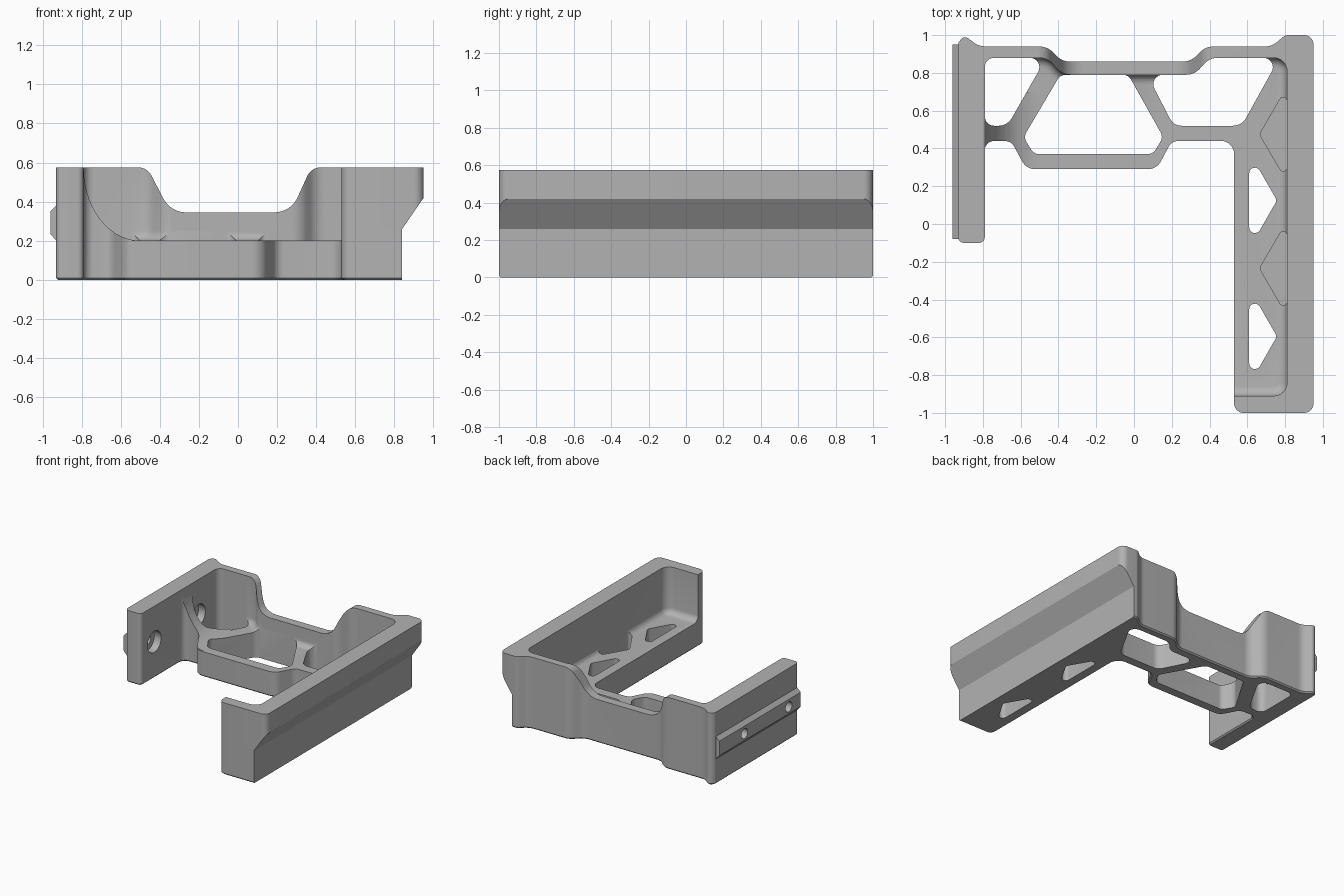
import bpy, bmesh, math
from mathutils import Vector

if "Cube" in bpy.data.objects:
    bpy.data.objects.remove(bpy.data.objects["Cube"])

TOP, FLOOR = 0.575, 0.2

grey = bpy.data.materials.new("machined_grey")
grey.use_nodes = True
grey.diffuse_color = (0.45, 0.45, 0.45, 1)
grey.node_tree.nodes["Principled BSDF"].inputs["Base Color"].default_value = grey.diffuse_color


def rounded(points, steps=8):
    """Polygon from (x, y[, radius]) corners with the given corners rounded."""
    out = []
    n = len(points)
    for i, p in enumerate(points):
        c = Vector(p[:2])
        if len(p) == 2:
            out.append(c)
            continue
        a = (Vector(points[i - 1][:2]) - c).normalized()
        b = (Vector(points[(i + 1) % n][:2]) - c).normalized()
        half = a.angle(b) / 2
        reach = p[2] / math.tan(half)
        centre = c + (a + b).normalized() * p[2] / math.sin(half)
        start, end = c + a * reach - centre, c + b * reach - centre
        sweep = start.angle_signed(end)
        for k in range(steps + 1):
            t = -sweep * k / steps
            out.append(centre + Vector((start.x * math.cos(t) - start.y * math.sin(t),
                                        start.x * math.sin(t) + start.y * math.cos(t))))
    return out


def prism(name, outline, low, high, axis="z", bevel=0, segments=1):
    """Extrude an outline along z (plan) or y (front profile); bevel the low rim."""
    place = (lambda p, h: (p[0], p[1], h)) if axis == "z" else (lambda p, h: (p[0], h, p[1]))
    bm = bmesh.new()
    base = bm.faces.new([bm.verts.new(place(p, low)) for p in outline])
    rim = list(base.edges)
    res = bmesh.ops.extrude_face_region(bm, geom=[base], use_keep_orig=True)
    moved = [v for v in res["geom"] if isinstance(v, bmesh.types.BMVert)]
    shift = Vector(place((0, 0), high - low))
    bmesh.ops.translate(bm, verts=moved, vec=shift)
    bmesh.ops.recalc_face_normals(bm, faces=bm.faces)
    if bevel:
        bmesh.ops.bevel(bm, geom=rim, offset=bevel, segments=segments,
                        profile=0.5, affect="EDGES", clamp_overlap=True)
    mesh = bpy.data.meshes.new(name)
    bm.to_mesh(mesh)
    bm.free()
    mesh.materials.append(grey)
    ob = bpy.data.objects.new(name, mesh)
    bpy.context.collection.objects.link(ob)
    return ob


def cylinder(name, x0, x1, y, z, radius):
    bpy.ops.mesh.primitive_cylinder_add(vertices=32, radius=radius, depth=x1 - x0,
                                        location=((x0 + x1) / 2, y, z),
                                        rotation=(0, math.pi / 2, 0))
    ob = bpy.context.object
    ob.name = name
    ob.data.materials.append(grey)
    return ob


def cut(target, cutter, keep=False):
    mod = target.modifiers.new("cut", "BOOLEAN")
    mod.operation, mod.solver, mod.object = "DIFFERENCE", "EXACT", cutter
    cutter.hide_render = True
    bpy.ops.object.select_all(action="DESELECT")
    bpy.context.view_layer.objects.active = target
    target.select_set(True)
    bpy.ops.object.modifier_apply(modifier=mod.name)
    if not keep:
        bpy.data.objects.remove(cutter)


# Frame: one plan outline through rail, back wall, side plate and lattice
frame = prism("frame", rounded([
    (.53, -1, .05), (.95, -1, .05), (.95, 1, .05), (.8, 1, .05), (.73, .94, .1),
    (.38, .94, .1), (.3, .86, .1), (-.38, .86, .1), (-.46, .94, .1),
    (-.82, .94, .1), (-.9, 1, .03), (-.93, .96, .02), (-.93, -.1, .03), (-.79, -.1, .03),
    (-.79, .44, .05), (-.65, .44, .06), (-.57, .29, .08), (.12, .29, .08),
    (.2, .44, .06), (.53, .44, .07)]), 0, TOP, bevel=.01)

# Open space above the floor, with filleted lower edges and a ramp up to the plate
cavity = prism("cavity_cutter", rounded([
    (.3, -.91), (.81, -.91, .07), (.81, .88, .07), (.4, .88, .1), (.32, .79, .1),
    (-.38, .79, .1), (-.46, .88, .1), (-.79, .88, .07), (-.79, -.4), (.3, -.4)]),
    FLOOR, .7, bevel=.05, segments=5)
arc = [(-.5 - .29 * math.sin(t), TOP - (TOP - FLOOR) * math.cos(t))
       for t in (math.pi / 2 * k / 14 for k in range(15))]
ramp = prism("ramp_cutter", [(-.85, .1), (-.5, .1)] + arc + [(-.85, TOP)], .3, .7, "y")
cut(cavity, ramp)
cut(frame, cavity)

# Lattice openings
openings = {
    "left": [(-.79, .88, .05), (-.79, .52, .05), (-.67, .52, .08), (-.465, .88, .05)],
    "middle": [(-.39, .79, .05), (-.585, .46, .05), (-.53, .37, .05),
               (.1, .37, .05), (.155, .46, .05), (-.03, .79, .05)],
    "right": [(.57, .52, .08), (.77, .88, .05), (.4, .88, .1), (.32, .79, .1),
              (.07, .79, .05), (.21, .52, .07)]}
for name, shape in openings.items():
    cut(frame, prism(name + "_opening_cutter", rounded(shape), -.1, .8))

# Rail floor: through triangles alternating with blind triangular pockets
for y in (.125, -.595):
    cut(frame, prism("triangle_cutter", rounded([
        (.61, y - .255, .03), (.757, y, .03), (.61, y + .255, .03)]), -.1, .5))
for y in (.475, -.235):
    cut(frame, prism("pocket_cutter", rounded([
        (.81, y - .25, .02), (.665, y, .03), (.81, y + .25, .02)]), .08, .5))

# Dip in the back wall
cut(frame, prism("dip_cutter", rounded([
    (-.6, .7), (-.6, .576), (-.465, .576, .08), (-.345, .345, .13),
    (.27, .345, .13), (.375, .576, .08), (.5, .576), (.5, .7)]), .7, 1.1, "y"))

# Sloped undercut along the outside of the rail
cut(frame, prism("undercut_cutter", [
    (.84, -.1), (.84, .26), (.95, .42), (1.1, .638), (1.1, -.1)], -1.1, 1.1, "y"))

# Guide ridge on the outside of the plate
ridge = prism("guide_ridge", [
    (-.92, .2), (-.93, .2), (-.96, .235), (-.96, .35), (-.93, .38), (-.92, .38)],
    -.08, .95, "y")

# Counterbored screw holes
for y in (.07, .63):
    bore = cylinder("bore_cutter", -1.1, -.6, y, .29, .04)
    cut(ridge, bore, keep=True)
    cut(frame, bore)
    cut(frame, cylinder("counterbore_cutter", -.85, -.7, y, .29, .085))

for ob in (frame, ridge):
    bpy.ops.object.select_all(action="DESELECT")
    bpy.context.view_layer.objects.active = ob
    ob.select_set(True)
    bpy.ops.object.shade_smooth_by_angle(angle=math.radians(30))
